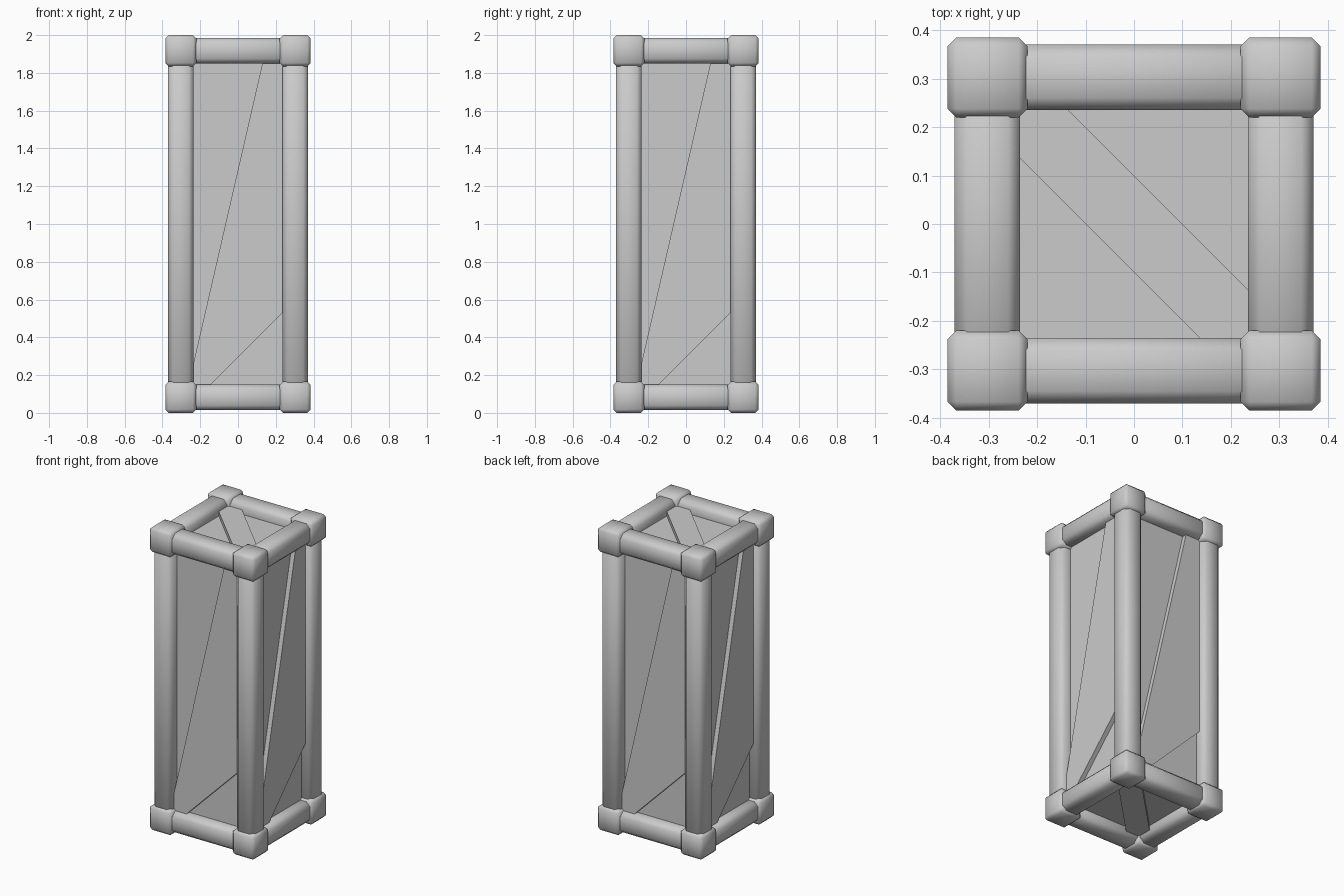
import bpy, bmesh
from mathutils import Matrix, Vector

if "Cube" in bpy.data.objects:
    bpy.data.objects.remove(bpy.data.objects["Cube"])

C = 0.3025            # frame axis distance from the centre
ZB, ZT = 0.0825, 1.9175
ROT = [Matrix.Rotation(i * 1.5707963268, 4, 'Z') for i in range(4)]


def finish(bm, name, smooth):
    bmesh.ops.recalc_face_normals(bm, faces=bm.faces)
    me = bpy.data.meshes.new(name)
    for f in bm.faces:
        f.smooth = smooth
    bm.to_mesh(me)
    bm.free()
    ob = bpy.data.objects.new(name, me)
    bpy.context.collection.objects.link(ob)
    return ob


def block(name, centre, size, bevel=0.0):
    """Box with chamfered, softly shaded edges."""
    bm = bmesh.new()
    bmesh.ops.create_cube(bm, size=1)
    bmesh.ops.scale(bm, vec=size, verts=bm.verts)
    if bevel:
        bmesh.ops.bevel(bm, geom=bm.edges[:], offset=bevel, segments=1,
                        profile=0.5, affect='EDGES')
    bmesh.ops.translate(bm, vec=centre, verts=bm.verts)
    return finish(bm, name, bevel > 0)


def band(name, outline, to_world, depth=0.035):
    """Raised strip: outline (u, v) placed by to_world, extruded inwards."""
    bm = bmesh.new()
    outer = [bm.verts.new(to_world(u, v, 0)) for u, v in outline]
    inner = [bm.verts.new(to_world(u, v, depth)) for u, v in outline]
    bm.faces.new(outer)
    bm.faces.new(inner[::-1])
    n = len(outline)
    for i in range(n):
        j = (i + 1) % n
        bm.faces.new((outer[i], inner[i], inner[j], outer[j]))
    return finish(bm, name, False)


# Inner core whose sides are the recessed panels
block("core_panels", (0, 0, 1), (0.6, 0.6, 1.83))

# Frame: corner blocks, upright posts and horizontal rails
T = 0.135
for i, r in enumerate(ROT):
    corner = r @ Vector((C, C, 0))
    block(f"post_{i}", (corner.x, corner.y, 1), (T, T, ZT - ZB), 0.025)
    mid = r @ Vector((0, -C, 0))
    size = (2 * C, T, T) if i % 2 == 0 else (T, 2 * C, T)
    for tag, z in (("bottom", ZB), ("top", ZT)):
        block(f"{tag}_corner_{i}", (corner.x, corner.y, z),
              (0.165, 0.165, 0.165), 0.018)
        block(f"{tag}_rail_{i}", (mid.x, mid.y, z), size, 0.025)

# Diagonal raised bands on the four sides
side = [(-0.3, 0.085), (-0.21, 0.085), (0.3, 0.595), (0.3, 1.915),
        (0.144, 1.915), (-0.262, 0.15), (-0.3, 0.12)]
for i, r in enumerate(ROT):
    band(f"side_band_{i}", side,
         lambda u, v, d, r=r: r @ Vector((u, -0.33 + d, v)))

# Diagonal raised bands on the top and bottom
cap = [(-0.3, 0.3), (-0.3, 0.2), (0.2, -0.3), (0.3, -0.3), (0.3, -0.2), (-0.2, 0.3)]
band("top_band", cap, lambda u, v, d: Vector((u, v, 1.945 - d)))
band("bottom_band", cap, lambda u, v, d: Vector((u, -v, 0.055 + d)))
